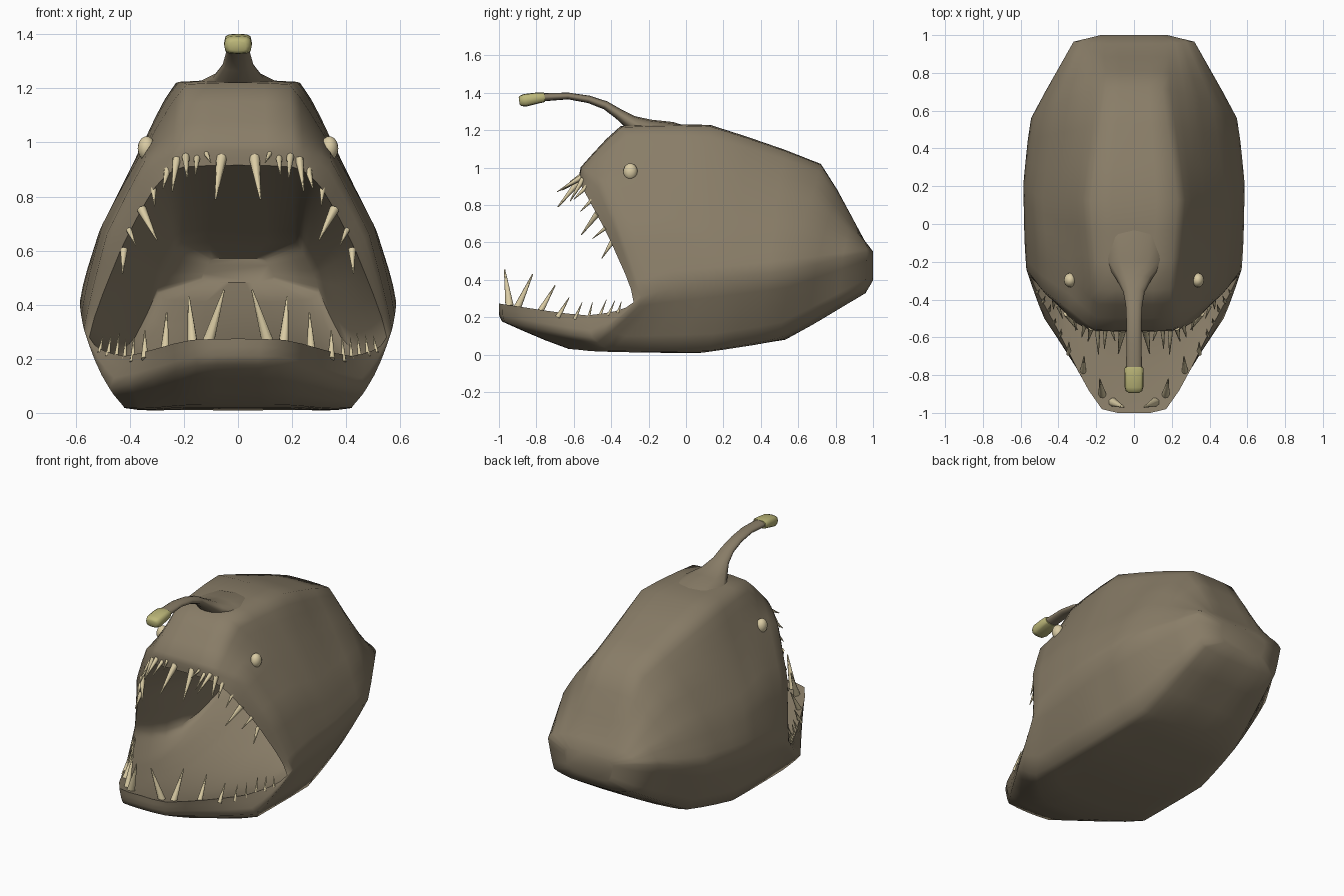
import bpy, bmesh, math
from mathutils import Vector, Matrix

if "Cube" in bpy.data.objects:
    bpy.data.objects.remove(bpy.data.objects["Cube"])


def material(name, rgb):
    m = bpy.data.materials.new(name)
    m.diffuse_color = (*rgb, 1)
    m.use_nodes = True
    m.node_tree.nodes["Principled BSDF"].inputs["Base Color"].default_value = m.diffuse_color
    return m


SKIN = material("brown skin", (0.25, 0.205, 0.137))
BONE = material("cream bone", (0.70, 0.60, 0.37))
GLOW = material("yellow lure", (0.50, 0.47, 0.19))


def finish(bm, name, mat, angle=40):
    bmesh.ops.recalc_face_normals(bm, faces=bm.faces[:])
    me = bpy.data.meshes.new(name)
    bm.to_mesh(me)
    bm.free()
    ob = bpy.data.objects.new(name, me)
    bpy.context.collection.objects.link(ob)
    me.materials.append(mat)
    bpy.ops.object.select_all(action='DESELECT')
    bpy.context.view_layer.objects.active = ob
    ob.select_set(True)
    bpy.ops.object.shade_smooth_by_angle(angle=math.radians(angle))
    return ob


def loft(rings, name, mat, angle=40):
    """Skin a list of closed rings and cap both ends."""
    bm = bmesh.new()
    vs = [[bm.verts.new(p) for p in r] for r in rings]
    n = len(vs[0])
    for a, b in zip(vs, vs[1:]):
        for i in range(n):
            j = (i + 1) % n
            bm.faces.new((a[i], a[j], b[j], b[i]))
    bm.faces.new(vs[0])
    bm.faces.new(vs[-1])
    return finish(bm, name, mat, angle)


def soft(a, b, c, d, t, k=0.25):
    """Point between b and c, partly curved, partly straight."""
    curve = 0.5 * (2 * b + (c - a) * t + (2 * a - 5 * b + 4 * c - d) * t * t
                   + (3 * b - a - 3 * c + d) * t ** 3)
    return b.lerp(c, t).lerp(curve, k)


def full_ring(half, k=0.25, sub=4):
    pts = [Vector(p) for p in half]
    pts += [Vector((-p.x, p.y, p.z)) for p in reversed(pts)]
    n = len(pts)
    return [soft(pts[i - 1], pts[i], pts[(i + 1) % n], pts[(i + 2) % n], s / sub, k)
            for i in range(n) for s in range(sub)]


# Body: half rings from the lip to the tail end, each from crown to chin
outer_half = [
    [(.20, -.565, .91), (.31, -.52, .83), (.435, -.40, .60), (.55, -.28, .28), (.42, -.53, .21), (.17, -.98, .27)],
    [(.20, -.56, 1.0), (.345, -.45, .93), (.485, -.35, .66), (.57, -.24, .31), (.475, -.50, .09), (.15, -.97, .175)],
    [(.19, -.345, 1.215), (.335, -.20, 1.0), (.50, -.10, .70), (.58, -.08, .36), (.42, -.40, .02), (.17, -.62, .03)],
    [(.23, .13, 1.22), (.37, .12, .96), (.52, .15, .65), (.585, .22, .41), (.42, .12, .02), (.2, .0, .01)],
    [(.15, .72, 1.015), (.31, .68, .87), (.45, .62, .68), (.545, .56, .45), (.36, .50, .09), (.15, .53, .08)],
    [(.16, .955, .61), (.24, .96, .60), (.29, .965, .58), (.32, .965, .55), (.28, .96, .36), (.15, .96, .33)],
]
keys = [full_ring(h, .6 if i == 0 else .25) for i, h in enumerate(outer_half)]
outer = []
for i in range(len(keys) - 1):
    four = [keys[max(i - 1, 0)], keys[i], keys[i + 1], keys[min(i + 2, len(keys) - 1)]]
    for s in range(3):
        outer.append([soft(*q, s / 3) for q in zip(*four)])
outer.append(keys[-1])
outer.append([Vector((p.x * .55, 1.0, .48 + (p.z - .48) * .55)) for p in keys[-1]])

# Mouth cavity: the lip shrinks towards the throat, with a sunken floor
throat = full_ring([(.21, .35, .63), (.25, .35, .57), (.28, .35, .51),
                    (.30, .35, .45), (.27, .33, .42), (.12, .33, .41)])


def cavity(t):
    ring = []
    for a, b in zip(keys[0], throat):
        p = a.lerp(b, t)
        low = min(max((.6 - a.z) / .33, 0), 1)
        p.z -= .14 * low * math.sin(math.pi * t)
        ring.append(p)
    return ring


deep = [Vector((p.x * .45, .46, .53 + (p.z - .53) * .4)) for p in throat]
rings = [deep] + [cavity(t) for t in (1, .85, .68, .5, .33, .18, .05)] + outer
for r in rings:
    for p in r:
        p.z = max(p.z, 0)
        p.y = max(p.y, -1)
loft(rings, "head_body", SKIN, 60)


# Lure: stalk and bulb lofted along a path of (y, z, half width, half thickness)
def tube(path, name, mat, sides=12, power=1.0):
    out = []
    for i, (y, z, w, h) in enumerate(path):
        a, b = path[max(i - 1, 0)], path[min(i + 1, len(path) - 1)]
        t = Vector((0, b[0] - a[0], b[1] - a[1])).normalized()
        up = Vector((0, t.z, -t.y))
        ring = []
        for k in range(sides):
            c, s = math.cos(math.tau * k / sides), math.sin(math.tau * k / sides)
            c = math.copysign(abs(c) ** power, c)
            s = math.copysign(abs(s) ** power, s)
            ring.append(Vector((w * c, y, z)) + up * (h * s))
        out.append(ring)
    return loft(out, name, mat, 60)


tube([(.08, 1.14, .15, .05), (-.08, 1.185, .165, .06), (-.20, 1.203, .155, .055),
      (-.29, 1.237, .095, .042), (-.36, 1.287, .057, .028), (-.43, 1.333, .044, .023),
      (-.52, 1.365, .04, .02), (-.63, 1.383, .04, .018), (-.77, 1.376, .042, .022)],
     "lure_stalk", SKIN)
tube([(-.755, 1.376, .046, .024), (-.765, 1.375, .05, .027), (-.80, 1.371, .051, .030),
      (-.86, 1.360, .051, .034), (-.885, 1.357, .043, .028), (-.892, 1.356, .03, .018)],
     "lure_bulb", GLOW, power=.6)

# Eyes
for side, name in ((1, "right_eye"), (-1, "left_eye")):
    bm = bmesh.new()
    bmesh.ops.create_uvsphere(bm, u_segments=16, v_segments=10, radius=1,
                              matrix=Matrix.Translation((side * .338, -.297, .978))
                              @ Matrix.Diagonal((.033, .038, .045, 1)))
    finish(bm, name, BONE, 60)


# Teeth: mirrored cones given as base, tip, radius
def teeth(rows, name):
    bm = bmesh.new()
    for side in (1, -1):
        for x, y, z, tx, ty, tz, r in rows:
            base, tip = Vector((side * x, y, z)), Vector((side * tx, ty, tz))
            d = tip - base
            base -= d.normalized() * .012
            length = (tip - base).length
            bmesh.ops.create_cone(
                bm, cap_ends=True, segments=8, radius1=r, radius2=r * .15, depth=length,
                matrix=Matrix.Translation((base + tip) / 2)
                @ d.to_track_quat('Z', 'Y').to_matrix().to_4x4())
    finish(bm, name, BONE, 50)


teeth([(.062, -.565, .935, .083, -.685, .79, .021),
       (.115, -.57, .955, .10, -.62, .925, .010),
       (.152, -.565, .94, .157, -.66, .88, .013),
       (.193, -.565, .945, .188, -.69, .87, .015),
       (.228, -.555, .93, .243, -.62, .82, .016),
       (.262, -.54, .89, .277, -.60, .83, .014),
       (.312, -.51, .82, .308, -.565, .765, .011),
       (.352, -.48, .745, .30, -.56, .64, .018),
       (.40, -.44, .67, .378, -.50, .62, .011),
       (.422, -.40, .595, .427, -.45, .515, .014)], "upper_teeth")

teeth([(.108, -.945, .27, .052, -.97, .455, .024),
       (.168, -.90, .255, .182, -.82, .43, .021),
       (.27, -.78, .23, .264, -.70, .37, .018),
       (.345, -.68, .21, .345, -.625, .305, .014),
       (.39, -.59, .20, .385, -.555, .28, .010),
       (.42, -.52, .20, .415, -.50, .28, .009),
       (.45, -.46, .21, .44, -.425, .295, .009),
       (.48, -.41, .22, .47, -.38, .29, .009),
       (.51, -.36, .235, .50, -.345, .285, .008)], "lower_teeth")
